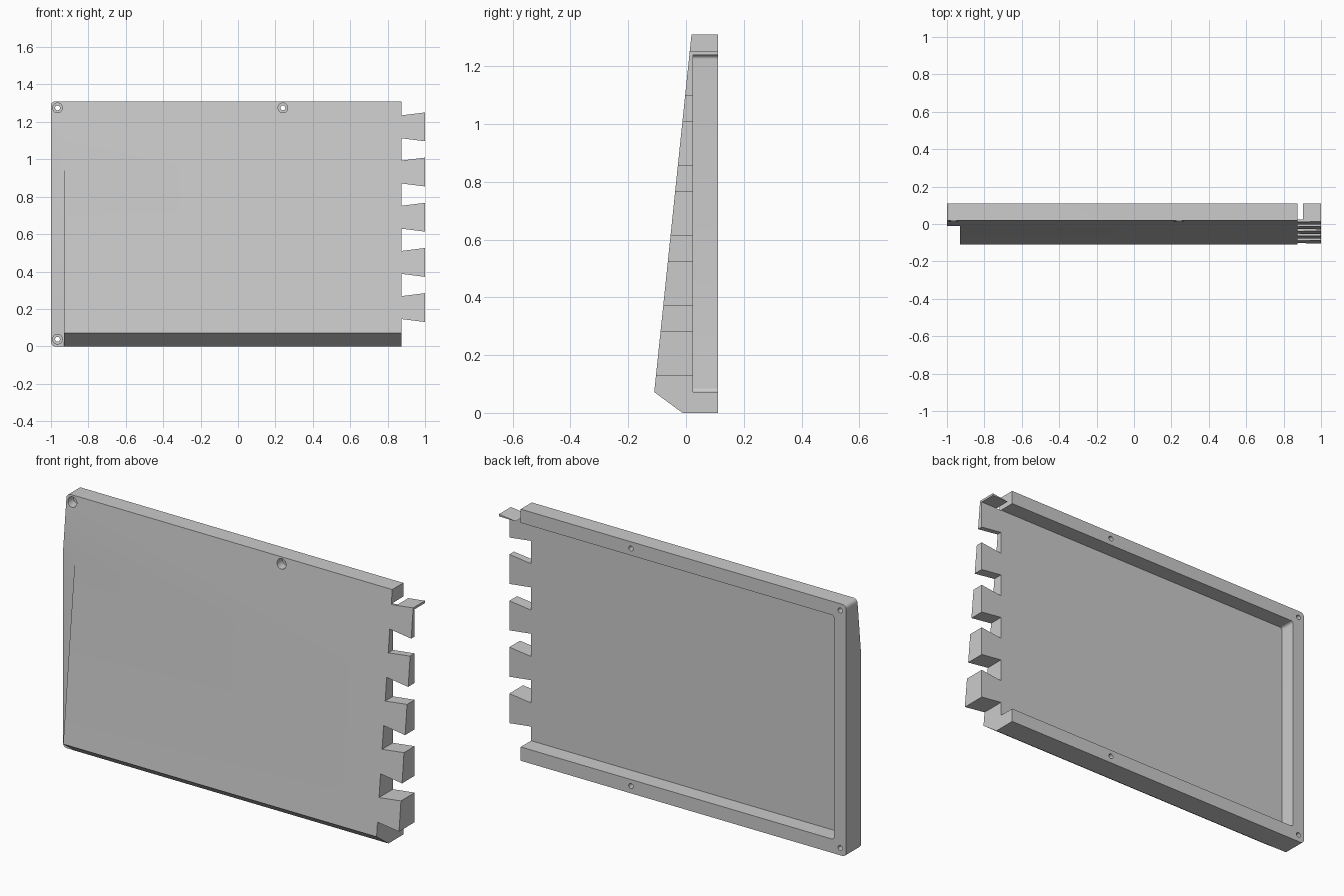
import bpy, bmesh, math
from mathutils import Vector

cube = bpy.data.objects.get("Cube")
if cube:
    bpy.data.objects.remove(cube, do_unlink=True)

grey = bpy.data.materials.new("plain_grey")
grey.use_nodes = True
grey.diffuse_color = (0.6, 0.6, 0.6, 1)
grey.node_tree.nodes["Principled BSDF"].inputs["Base Color"].default_value = (0.6, 0.6, 0.6, 1)


def prism(name, points, axis, start, end):
    """Extrude an outline along x (points are y, z) or along y (points are x, z)."""
    bm = bmesh.new()
    if axis == "x":
        verts = [bm.verts.new((start, a, b)) for a, b in points]
        move = Vector((end - start, 0, 0))
    else:
        verts = [bm.verts.new((a, start, b)) for a, b in points]
        move = Vector((0, end - start, 0))
    face = bm.faces.new(verts)
    result = bmesh.ops.extrude_face_region(bm, geom=[face])
    bmesh.ops.translate(bm, vec=move, verts=[v for v in result["geom"] if isinstance(v, bmesh.types.BMVert)])
    bmesh.ops.recalc_face_normals(bm, faces=bm.faces)
    mesh = bpy.data.meshes.new(name)
    bm.to_mesh(mesh)
    bm.free()
    mesh.materials.append(grey)
    obj = bpy.data.objects.new(name, mesh)
    bpy.context.collection.objects.link(obj)
    return obj


def arc(x, z, radius, first, last, steps):
    angles = [math.radians(first + (last - first) * i / steps) for i in range(steps + 1)]
    return [(x + radius * math.cos(t), z + radius * math.sin(t)) for t in angles]


def rounded_left(left, bottom, top, radius):
    """Left end of an outline with two rounded corners, from top to bottom."""
    return (arc(left + radius, top - radius, radius, 90, 180, 8)
            + arc(left + radius, bottom + radius, radius, 180, 270, 8))


def combine(target, cutter, operation):
    mod = target.modifiers.new(operation.lower(), "BOOLEAN")
    mod.operation = operation
    mod.solver = "EXACT"
    mod.object = cutter
    bpy.context.view_layer.objects.active = target
    bpy.ops.object.modifier_apply(modifier=mod.name)
    bpy.data.objects.remove(cutter, do_unlink=True)


HEIGHT, BACK, EDGE = 1.31, 0.11, 0.875
STEP_X, STEP_Y = -0.93, -0.012

# Wedge-shaped panel
panel = prism("dovetail_panel", [(BACK, 0), (STEP_Y, 0), (-0.11, 0.072), (0.019, HEIGHT), (BACK, HEIGHT)],
              "x", -1.2, 1.2)

# Outline with rounded left corners and dovetail teeth on the right edge
outline = rounded_left(-1, 0, HEIGHT, 0.022) + [(EDGE, 0)]
for i in range(5):
    z = 0.207 + 0.2416 * i
    outline += [(EDGE, z - 0.0615), (1, z - 0.077), (1, z + 0.077), (EDGE, z + 0.0615)]
outline.append((EDGE, HEIGHT))
combine(panel, prism("outline_cutter", outline, "y", -0.5, 0.5), "INTERSECT")

# Recess in the back, open on the toothed side
recess = rounded_left(STEP_X, 0.072, 1.2385, 0.014) + [(1.3, 0.072), (1.3, 1.2385)]
combine(panel, prism("recess_cutter", recess, "y", 0.025, 0.3), "DIFFERENCE")

# Flat rebate along the left of the front
rebate = [(-1.3, -0.2), (STEP_X, -0.2), (STEP_X, 1.5), (-1.3, 1.5)]
combine(panel, prism("rebate_cutter", rebate, "y", -0.4, STEP_Y + 0.0005), "DIFFERENCE")

# Screw holes with counterbores on the front; the lower middle one is blind
for x, z, through in ((-0.965, 1.275, True), (0.24, 1.275, True), (-0.965, 0.038, True), (0.24, 0.038, False)):
    hole = arc(x, z, 0.013, 0, 348.75, 31)
    combine(panel, prism("hole_cutter", hole, "y", -0.4 if through else 0.02, 0.4), "DIFFERENCE")
    if through:
        bore = arc(x, z, 0.026, 0, 348.75, 31)
        combine(panel, prism("bore_cutter", bore, "y", -0.4, 0.06), "DIFFERENCE")

bpy.ops.object.select_all(action="DESELECT")
panel.select_set(True)
bpy.context.view_layer.objects.active = panel
bpy.ops.object.shade_smooth_by_angle(angle=math.radians(30))
